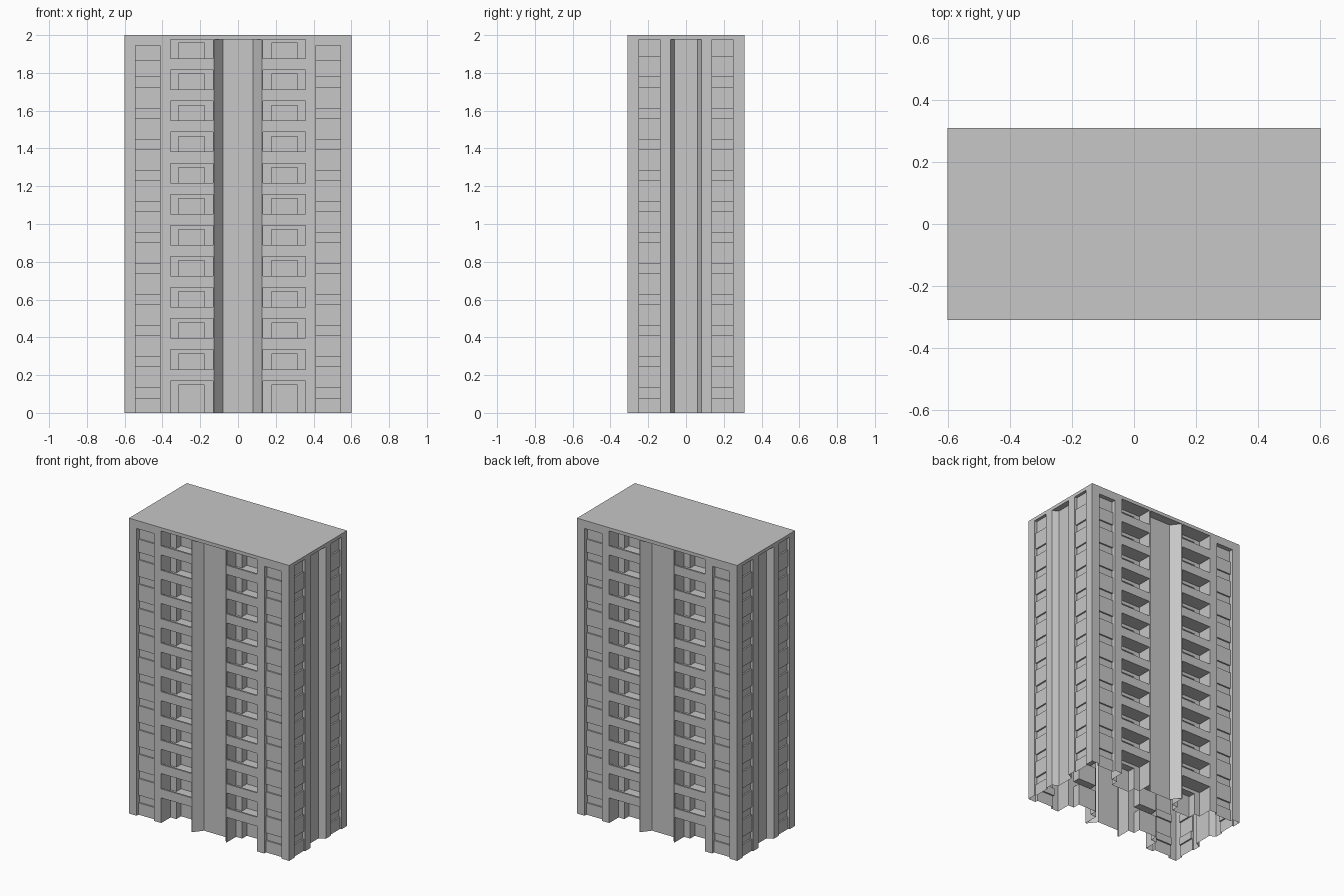
import bpy, bmesh
from math import pi
from mathutils import Matrix, Vector

cube = bpy.data.objects.get("Cube")
if cube:
    bpy.data.objects.remove(cube, do_unlink=True)

HALF_X, HALF_Y, HEIGHT = 0.6, 0.31, 2.0
FLOORS, PITCH = 12, 0.1645
TOP = 1.977             # upper end of grooves and loggias
LOGGIA, DOOR = 0.1, 0.15  # recess depths

concrete = bpy.data.materials.new("concrete_grey")
concrete.use_nodes = True
colour = (0.57, 0.57, 0.57, 1)
concrete.diffuse_color = colour
concrete.node_tree.nodes["Principled BSDF"].inputs["Base Color"].default_value = colour


def finish(bm, name):
    mesh = bpy.data.meshes.new(name)
    bm.to_mesh(mesh)
    bm.free()
    mesh.materials.append(concrete)
    obj = bpy.data.objects.new(name, mesh)
    bpy.context.collection.objects.link(obj)
    return obj


def in_band(z, low, high):
    """True when z lies in the given band of any storey."""
    return any(low < z - k * PITCH < high for k in range(FLOORS))


def window_depth(z, top, shallow, deep):
    if z > top:
        return 0
    return deep if in_band(z, 0.08, 0.132) or z > top - 0.08 else shallow


def cell_depth(kind, z):
    """Recess at the left and right edge of a facade cell."""
    if kind == "front_window":
        d = window_depth(z, 1.945, 0.02, 0.03)
    elif kind == "side_window":
        d = window_depth(z, TOP, 0.01, 0.02)
    elif z > TOP or kind == "wall":
        d = 0
    elif kind == "loggia":
        d = LOGGIA
    elif kind == "door":
        d = DOOR if in_band(z, 0.022, 0.148) or z < 0.022 else LOGGIA
    elif kind == "front_groove":
        d = 0.06
    elif kind == "side_groove":
        d = 0.04
    elif kind == "front_slope":
        return 0.06, 0
    elif kind == "side_slope":
        return 0.04, 0
    return d, d


def facade(bm, half_columns, distance, turn):
    """Recessed wall sheet, mirrored about its centre line."""
    columns, start = [], 0
    for end, kind in half_columns:
        columns.append((start, end, kind, False))
        columns.insert(0, (-end, -start, kind, True))
        start = end
    levels = {0, 1.945, TOP, HEIGHT, TOP - 0.08, 1.865}
    for k in range(FLOORS):
        levels |= {k * PITCH + h for h in (0.022, 0.08, 0.132, 0.148)}
    levels = sorted(levels)
    spin = Matrix.Rotation(turn, 3, "Z")

    def face(*points):
        corners = []
        for u, d, z in points:
            p = spin @ Vector((u, d - distance, z))
            if not any((p - q).length < 1e-5 for q in corners):
                corners.append(p)
        if len(corners) > 2:
            bm.faces.new([bm.verts.new(p) for p in corners])

    below = None
    for z0, z1 in zip(levels, levels[1:]):
        row, previous = [], 0
        for i, (u0, u1, kind, flip) in enumerate(columns):
            a, b = cell_depth(kind, (z0 + z1) / 2)
            if flip:
                a, b = b, a
            face((u0, a, z0), (u1, b, z0), (u1, b, z1), (u0, a, z1))
            face((u0, previous, z0), (u0, a, z0), (u0, a, z1), (u0, previous, z1))
            if below:
                c, d = below[i]
                face((u0, c, z0), (u1, d, z0), (u1, b, z0), (u0, a, z0))
            row.append((a, b))
            previous = b
        below = row


# Tower shell: four facades and a flat roof, open underneath
front = [(0.08, "front_groove"), (0.126, "front_slope"), (0.133, "wall"),
         (0.178, "loggia"), (0.315, "door"), (0.358, "loggia"),
         (0.414, "wall"), (0.542, "front_window"), (HALF_X, "wall")]
side = [(0.062, "side_groove"), (0.082, "side_slope"), (0.138, "wall"),
        (0.25, "side_window"), (HALF_Y, "wall")]
shell = bmesh.new()
for turn in (0, pi):
    facade(shell, front, HALF_Y, turn)
    facade(shell, side, HALF_X, turn + pi / 2)
shell.faces.new([shell.verts.new((x * HALF_X, y * HALF_Y, HEIGHT))
                 for x, y in ((-1, -1), (1, -1), (1, 1), (-1, 1))])
bmesh.ops.remove_doubles(shell, verts=shell.verts, dist=1e-5)
bmesh.ops.dissolve_limit(shell, angle_limit=0.01, verts=shell.verts, edges=shell.edges)
finish(shell, "tower_shell")


def box(bm, x0, x1, y0, y1, z0, z1):
    size = Matrix.Diagonal((x1 - x0, y1 - y0, z1 - z0, 1))
    centre = Matrix.Translation(((x0 + x1) / 2, (y0 + y1) / 2, (z0 + z1) / 2))
    bmesh.ops.create_cube(bm, size=1, matrix=centre @ size)


# Balcony slabs and parapets inside the loggias
slabs, parapets = bmesh.new(), bmesh.new()
edge, lip = HALF_Y - LOGGIA, 0.012
for k in range(1, FLOORS):
    z = k * PITCH + 0.0055
    for x0, x1 in ((0.133, 0.358), (-0.358, -0.133)):
        for s in (-1, 1):
            inner, mid, outer = s * edge, s * (HALF_Y - lip), s * HALF_Y
            box(slabs, x0, x1, min(inner, mid), max(inner, mid), z, z + 0.0165)
            box(parapets, x0, x1, min(mid, outer), max(mid, outer), z, z + 0.061)
finish(slabs, "balcony_slabs")
finish(parapets, "balcony_parapets")
